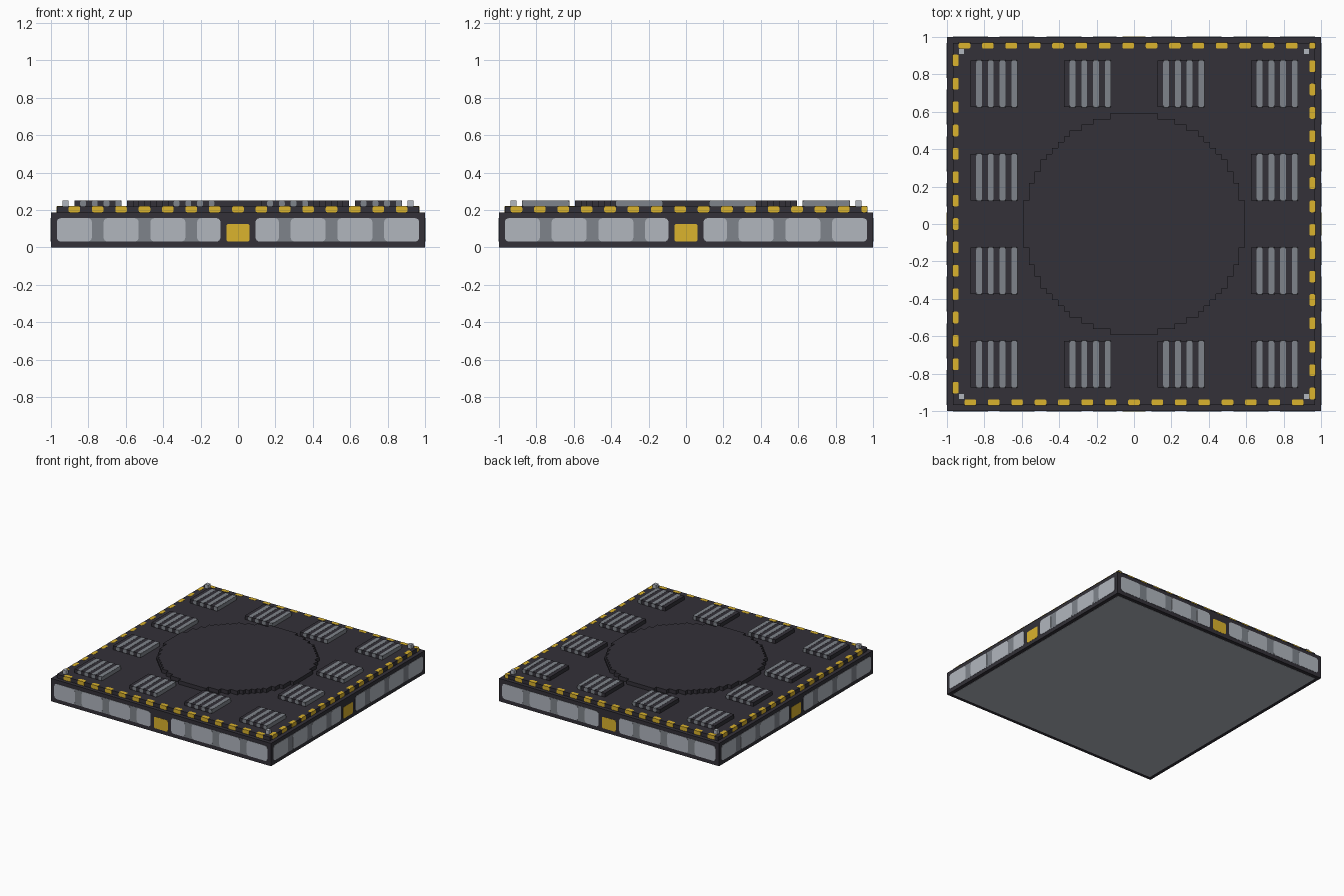
import bpy, bmesh
from math import cos, floor, pi, sin, sqrt
from mathutils import Vector

U = 1 / 32  # block size: the platform is 64 blocks wide and 8 high

if "Cube" in bpy.data.objects:
    bpy.data.objects.remove(bpy.data.objects["Cube"], do_unlink=True)


def srgb(*rgb):
    return [((c / 255 + 0.055) / 1.055) ** 2.4 for c in rgb] + [1]


def material(name, color):
    m = bpy.data.materials.new(name)
    m.use_nodes = True
    m.diffuse_color = color
    bsdf = m.node_tree.nodes["Principled BSDF"]
    bsdf.inputs["Base Color"].default_value = color
    bsdf.inputs["Roughness"].default_value = 0.8
    return m


DARK = material("dark charcoal", srgb(51, 49, 56))
MID = material("mid grey", srgb(127, 132, 139))
LIGHT = material("light grey", srgb(177, 182, 190))
YELLOW = material("warning yellow", srgb(219, 179, 45))


def finish(name, bm, mat):
    """Scale from blocks to units and link the object."""
    bmesh.ops.recalc_face_normals(bm, faces=bm.faces)
    bmesh.ops.scale(bm, vec=(U, U, U), verts=bm.verts)
    mesh = bpy.data.meshes.new(name)
    bm.to_mesh(mesh)
    bm.free()
    mesh.materials.append(mat)
    obj = bpy.data.objects.new(name, mesh)
    bpy.context.collection.objects.link(obj)
    return obj


def box(name, lo, hi, mat):
    lo, hi = Vector(lo), Vector(hi)
    bm = bmesh.new()
    bmesh.ops.create_cube(bm, size=1)
    for v in bm.verts:
        v.co = (lo + hi) / 2 + Vector(a * b for a, b in zip(v.co, hi - lo))
    return finish(name, bm, mat)


def extrude(bm, face, offset):
    new = bmesh.ops.extrude_face_region(bm, geom=[face])["geom"]
    bmesh.ops.translate(bm, vec=offset,
                        verts=[v for v in new if isinstance(v, bmesh.types.BMVert)])


def plate(bm, lo, hi, axis, sign, radius, lift=0.04):
    """Thin rounded plate covering one side of the block from lo to hi."""
    a, b = [i for i in range(3) if i != axis]
    middle = (Vector(lo) + Vector(hi)) / 2
    verts = []
    for corner in range(4):
        base = corner * pi / 2
        sa = 1 if corner in (0, 3) else -1
        sb = 1 if corner in (0, 1) else -1
        for step in range(5):
            t = base + step * pi / 8
            co = middle.copy()
            co[axis] = hi[axis] if sign > 0 else lo[axis]
            co[a] += sa * ((hi[a] - lo[a]) / 2 - radius) + radius * cos(t)
            co[b] += sb * ((hi[b] - lo[b]) / 2 - radius) + radius * sin(t)
            verts.append(bm.verts.new(co))
    offset = Vector((0, 0, 0))
    offset[axis] = sign * lift
    extrude(bm, bm.faces.new(verts), offset)


# Slab and raised deck, with a light underside inside a dark border
slab = box("base_slab", (-32, -32, 0), (32, 32, 6), DARK)
box("deck", (-31, -31, 6), (31, 31, 7), DARK)
bm = bmesh.new()
plate(bm, (-31, -31, 0), (31, 31, 6), 2, -1, 0.3)
finish("underside", bm, LIGHT)

# Side cladding: light panels over a mid grey backing, a yellow marker mid-side
backing, panels, markers = bmesh.new(), bmesh.new(), bmesh.new()
for axis in (0, 1):
    for sign in (-1, 1):
        def cladding(bm, start, end, top, radius, lift):
            lo, hi = [start, start, 1], [end, end, top]
            lo[axis], hi[axis] = -32, 32
            plate(bm, lo, hi, axis, sign, radius, lift)

        cladding(markers, -2, 2, 4, 0.35, 0.04)
        for side in (-1, 1):
            start, end = sorted((3 * side, 31 * side))
            cladding(backing, start, end, 5, 0.7, 0.03)
            for inner, outer in ((3, 7), (9, 15), (17, 23), (25, 31)):
                start, end = sorted((inner * side, outer * side))
                cladding(panels, start, end, 5, 0.7, 0.07)
finish("panel_backing", backing, MID)
finish("side_panels", panels, LIGHT)
finish("side_markers", markers, YELLOW)

# Yellow dashes wrapping the deck edge
bm = bmesh.new()
for axis in (0, 1):
    for sign in (-1, 1):
        for start in range(-29 if sign < 0 else -30, 31, 4):
            end = min(start + 2, 31)
            lo, hi = [start, start, 6], [end, end, 7]
            lo[axis], hi[axis] = sorted((30 * sign, 31 * sign))
            plate(bm, lo, hi, axis, sign, 0.3)
            plate(bm, lo, hi, 2, 1, 0.3)
finish("edge_dashes", bm, YELLOW)

# Stepped round landing disc
R = 19
outline = []
for j in range(-R, R):
    w = floor(sqrt(R * R - (j + 0.5) ** 2) + 0.5)
    outline += [p for p in ((w, j), (w, j + 1)) if p not in outline]
outline += [(-x, y) for x, y in reversed(outline)]
bm = bmesh.new()
extrude(bm, bm.faces.new([bm.verts.new((x, y, 7)) for x, y in outline]), (0, 0, 1))
finish("landing_disc", bm, DARK)

# Vents around the disc, each with four rounded slats
slats = bmesh.new()
starts = (-28, -12, 4, 20)
for x in starts:
    for y in starts:
        if x in (-28, 20) or y in (-28, 20):
            box("vent", (x, y, 7), (x + 8, y + 8, 8), DARK)
            for k in (1, 3, 5, 7):
                lo, hi = (x + k, y, 7), (x + k + 1, y + 8, 8)
                plate(slats, lo, hi, 2, 1, 0.4)
                for sign in (-1, 1):
                    plate(slats, lo, hi, 1, sign, 0.3)
            plate(slats, lo, hi, 0, 1, 0.4)
finish("vent_slats", slats, MID)

# Corner posts
for x in (-30, 29):
    for y in (-30, 29):
        box("corner_post", (x, y, 7), (x + 1, y + 1, 8), LIGHT)
